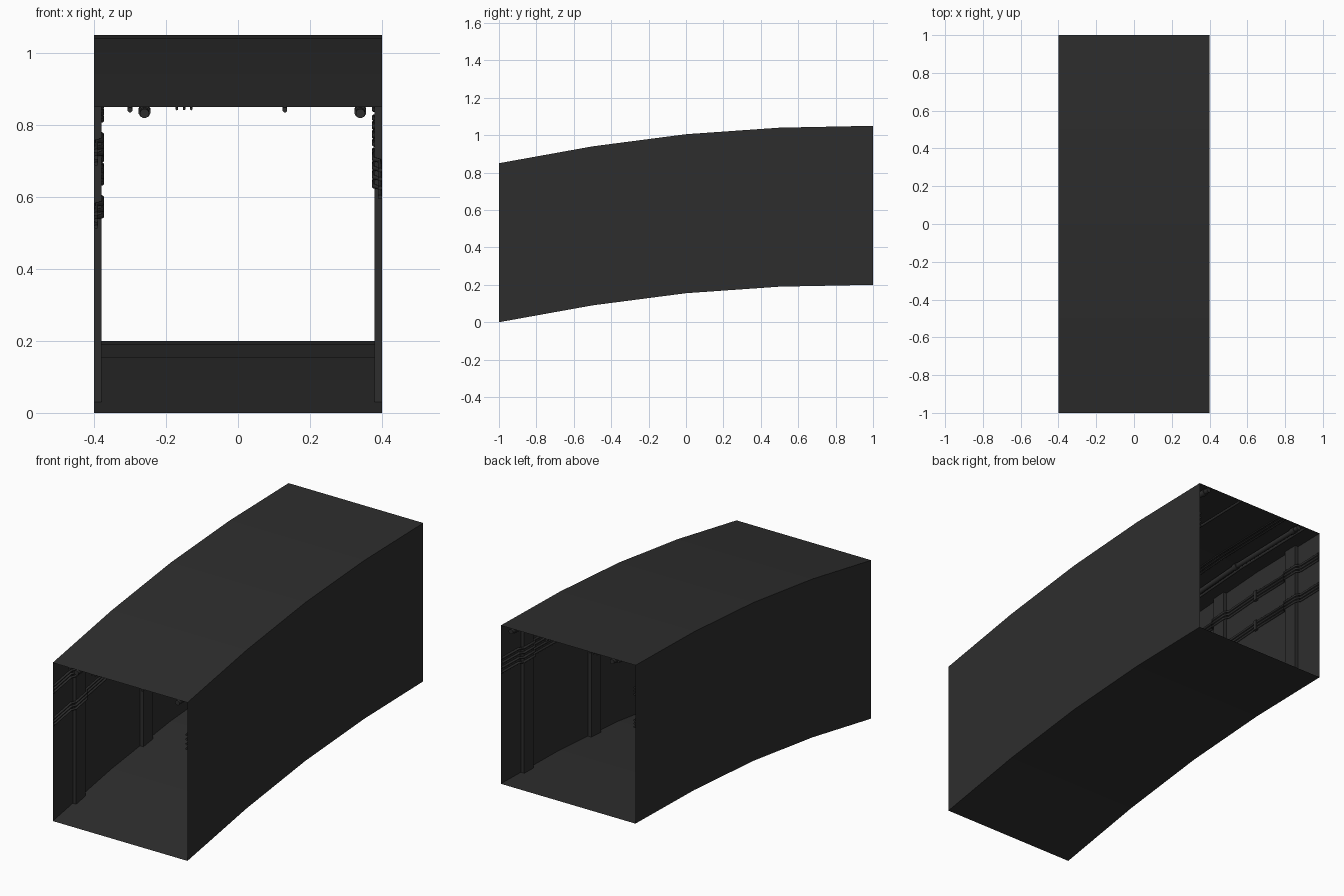
import bpy, bmesh, math

if "Cube" in bpy.data.objects:
    bpy.data.objects.remove(bpy.data.objects["Cube"])

H, W = 0.85, 0.4
BREAKS = [(-1, 0.0), (-0.5, 0.09), (0, 0.155), (0.5, 0.19), (1, 0.2)]
PILLARS = [-0.79, -0.22, 0.22, 0.79]

mat = bpy.data.materials.new("dark grey")
mat.diffuse_color = (0.027, 0.027, 0.027, 1)
mat.use_nodes = True
mat.node_tree.nodes["Principled BSDF"].inputs["Base Color"].default_value = mat.diffuse_color


def rise(y):
    """Height of the sloping floor at y."""
    for (y0, z0), (y1, z1) in zip(BREAKS, BREAKS[1:]):
        if y <= y1:
            return z0 + (z1 - z0) * (y - y0) / (y1 - y0)
    return BREAKS[-1][1]


def sweep(name, rings, caps=True, smooth=False):
    """Skin a list of equal closed rings of points."""
    bm = bmesh.new()
    vs = [[bm.verts.new(p) for p in r] for r in rings]
    n = len(vs[0])
    for a, b in zip(vs, vs[1:]):
        for i in range(n):
            f = bm.faces.new((a[i], a[(i + 1) % n], b[(i + 1) % n], b[i]))
            f.smooth = smooth
    if caps:
        bm.faces.new(vs[0])
        bm.faces.new(vs[-1])
    bmesh.ops.recalc_face_normals(bm, faces=bm.faces)
    me = bpy.data.meshes.new(name)
    bm.to_mesh(me)
    bm.free()
    me.materials.append(mat)
    ob = bpy.data.objects.new(name, me)
    bpy.context.collection.objects.link(ob)
    return ob


def tube(name, path, r, n=8):
    """Round tube along y; path holds (x, y, z) centres."""
    rings = [[(x + r * math.cos(2 * math.pi * (i + .5) / n), y,
               z + r * math.sin(2 * math.pi * (i + .5) / n)) for i in range(n)]
             for x, y, z in path]
    return sweep(name, rings, smooth=True)


def block(name, x0, x1, y0, y1, z0, z1):
    """Box whose bottom and top follow the slope."""
    return sweep(name, [[(x0, y, z0 + rise(y)), (x1, y, z0 + rise(y)),
                         (x1, y, z1 + rise(y)), (x0, y, z1 + rise(y))]
                        for y in (y0, y1)])


# tunnel shell: open thin tube
sweep("tunnel_shell", [[(-W, y, z), (W, y, z), (W, y, z + H), (-W, y, z + H)]
                       for y, z in BREAKS], caps=False)

# wall pillars
for s in (-1, 1):
    for c in PILLARS:
        block("wall_pillar", s * W, s * 0.38, c - 0.04, c + 0.04, 0, H)


# wall cables that step out over each pillar
def wall_cable(name, s, z, r=0.006):
    pts = [(y, 0.394) for y, _ in BREAKS]
    for c in PILLARS:
        pts += [(c - 0.065, 0.394), (c - 0.045, 0.378),
                (c + 0.045, 0.378), (c + 0.065, 0.394)]
    tube(name, [(s * x, y, z + rise(y)) for y, x in sorted(pts)], r)


for base in (0.535, 0.71):
    for d in (-0.018, 0, 0.018):
        wall_cable("left_cable", -1, base + d)
    for y in (-0.5, 0, 0.5):
        block("left_cable_clip", -W, -0.386, y - 0.01, y + 0.01,
              base - 0.028, base + 0.028)
for z in (0.6, 0.625, 0.65, 0.675):
    wall_cable("right_cable", 1, z)
for y in (-0.5, 0, 0.5):
    block("right_cable_clip", W, 0.386, y - 0.01, y + 0.01, 0.588, 0.687)


# ceiling pipes: x, drop of centre, radius
def ceiling_pipe(name, x, drop, r, n=8):
    tube(name, [(x, y, z + H - drop) for y, z in BREAKS], r, n)


for x in (-0.26, 0.34):
    ceiling_pipe("large_ceiling_pipe", x, 0.018, 0.013, 12)
    for y in (-0.96, -0.5, 0, 0.5, 0.96):
        tube("pipe_collar", [(x, t, rise(t) + H - 0.018)
                             for t in (y - 0.015, y + 0.015)], 0.017, 12)
for x in (-0.30, 0.13):
    ceiling_pipe("small_ceiling_pipe", x, 0.008, 0.007)
for x in (-0.17, -0.15, -0.13):
    ceiling_pipe("thin_ceiling_cable", x, 0.005, 0.004, 6)
